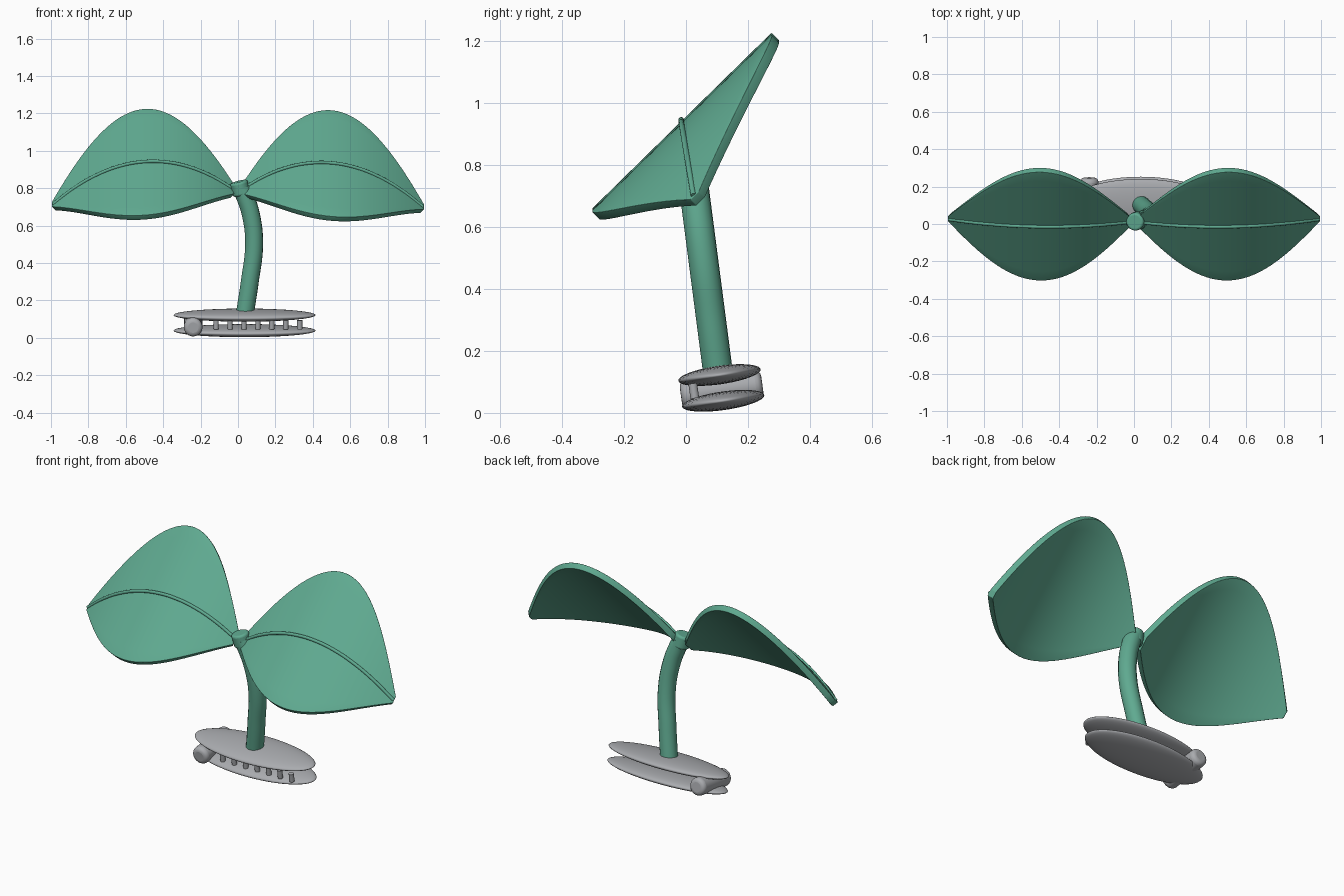
import bpy, bmesh, math
from mathutils import Vector, Matrix

if "Cube" in bpy.data.objects:
    bpy.data.objects.remove(bpy.data.objects["Cube"])

TILT = math.radians(8)  # the whole ornament leans towards the front


def material(name, color):
    m = bpy.data.materials.new(name)
    m.diffuse_color = (*color, 1)
    m.use_nodes = True
    m.node_tree.nodes["Principled BSDF"].inputs["Base Color"].default_value = m.diffuse_color
    return m


GREEN = material("leaf green", (0.115, 0.40, 0.28))
GREY = material("metal grey", (0.40, 0.41, 0.43))


def add_object(name, bm, mat):
    bmesh.ops.recalc_face_normals(bm, faces=bm.faces)
    for f in bm.faces:
        f.smooth = True
    mesh = bpy.data.meshes.new(name)
    bm.to_mesh(mesh)
    bm.free()
    mesh.materials.append(mat)
    ob = bpy.data.objects.new(name, mesh)
    bpy.context.collection.objects.link(ob)
    return ob


def add_bevel(ob, width):
    b = ob.modifiers.new("soft edges", 'BEVEL')
    b.width = width
    b.segments = 4
    b.limit_method = 'ANGLE'
    b.angle_limit = math.radians(50)


def sharpen(ob, angle=40):
    bpy.ops.object.select_all(action='DESELECT')
    ob.select_set(True)
    bpy.context.view_layer.objects.active = ob
    bpy.ops.object.shade_smooth_by_angle(angle=math.radians(angle))


def tube(name, points, radius, mat):
    cu = bpy.data.curves.new(name, 'CURVE')
    cu.dimensions = '3D'
    cu.bevel_depth = radius
    cu.bevel_resolution = 6
    cu.resolution_u = 10
    cu.use_fill_caps = True
    sp = cu.splines.new('BEZIER')
    sp.bezier_points.add(len(points) - 1)
    for bp, p in zip(sp.bezier_points, points):
        bp.co = p
        bp.handle_left_type = bp.handle_right_type = 'AUTO'
    ob = bpy.data.objects.new(name, cu)
    bpy.context.collection.objects.link(ob)
    cu.materials.append(mat)
    bpy.ops.object.select_all(action='DESELECT')
    ob.select_set(True)
    bpy.context.view_layer.objects.active = ob
    bpy.ops.object.convert(target='MESH')
    sharpen(bpy.context.object)


# --- Leaves: arched midline, sine outline, flat slanted cross-section ---
def midline(u, side):
    z = 0.765 + 0.72 * u - 0.80 * u * u
    return Vector((side * u, 0.044 - 0.17 * (z - 0.66), z - 0.007 * side * u))


def leaf(name, side):
    bm = bmesh.new()
    rows, cols = 40, 12
    grid = []
    for i in range(rows + 1):
        u = 0.03 + 0.955 * i / rows
        w = max(0.29 * math.sin(math.pi * u), 0.010)
        c = midline(u, side)
        grid.append([bm.verts.new(c + Vector((0, 1, 0.98)) * w * (2 * j / cols - 1))
                     for j in range(cols + 1)])
    for a, b in zip(grid, grid[1:]):
        for j in range(cols):
            bm.faces.new((a[j], a[j + 1], b[j + 1], b[j]))
    ob = add_object(name, bm, GREEN)
    solid = ob.modifiers.new("thickness", 'SOLIDIFY')
    solid.thickness = 0.034
    solid.offset = 0
    add_bevel(ob, 0.013)
    sharpen(ob)


for side, label in ((-1, "left"), (1, "right")):
    leaf(label + "_leaf", side)
    rib = [midline(0.03 + 0.96 * i / 8, side) + Vector((0, -0.014, 0.014)) for i in range(9)]
    tube(label + "_midrib", rib, 0.009, GREEN)


# --- Rounded cylinders, aimed along a direction ---
def barrel(name, center, radius, length, axis, bevel, mat):
    bm = bmesh.new()
    bmesh.ops.create_cone(bm, cap_ends=True, segments=32, radius1=radius,
                          radius2=radius, depth=length)
    turn = Vector(axis).to_track_quat('Z', 'Y').to_matrix().to_4x4()
    bm.transform(Matrix.Translation(center) @ turn)
    ob = add_object(name, bm, mat)
    if bevel:
        add_bevel(ob, bevel)
    sharpen(ob)


# --- Curved stem with a rounded tip ---
stem_path = [(0.037, 0.13), (0.063, 0.30), (0.086, 0.50),
             (0.071, 0.65), (0.040, 0.75), (0.017, 0.80)]
tube("stem", [(x, 0.12 - 0.13 * z, z) for x, z in stem_path], 0.048, GREEN)
barrel("stem_tip", (0.012, 0.016, 0.80), 0.048, 0.075, (-0.25, -0.13, 1), 0.012, GREEN)


# --- Clip: two lens-shaped plates ---
def plate(name, y, z):
    bm = bmesh.new()
    bmesh.ops.create_uvsphere(bm, u_segments=64, v_segments=20, radius=1)
    bm.transform(Matrix.Translation((0.035, y, z)) @ Matrix.Rotation(TILT, 4, 'X')
                 @ Matrix.Diagonal((0.38, 0.134, 0.030, 1)))
    add_object(name, bm, GREY)


plate("upper_plate", 0.108, 0.122)
plate("lower_plate", 0.120, 0.039)

# --- Clip: hinge barrel and teeth ---
UP = (0, -math.sin(TILT), math.cos(TILT))
ALONG = (0, math.cos(TILT), math.sin(TILT))
barrel("hinge", (-0.24, 0.115, 0.073), 0.05, 0.265, ALONG, 0.022, GREY)
for i in range(7):
    barrel("tooth_%d" % (i + 1), (-0.117 + 0.0745 * i, 0.025, 0.071), 0.014, 0.048, UP, 0, GREY)
